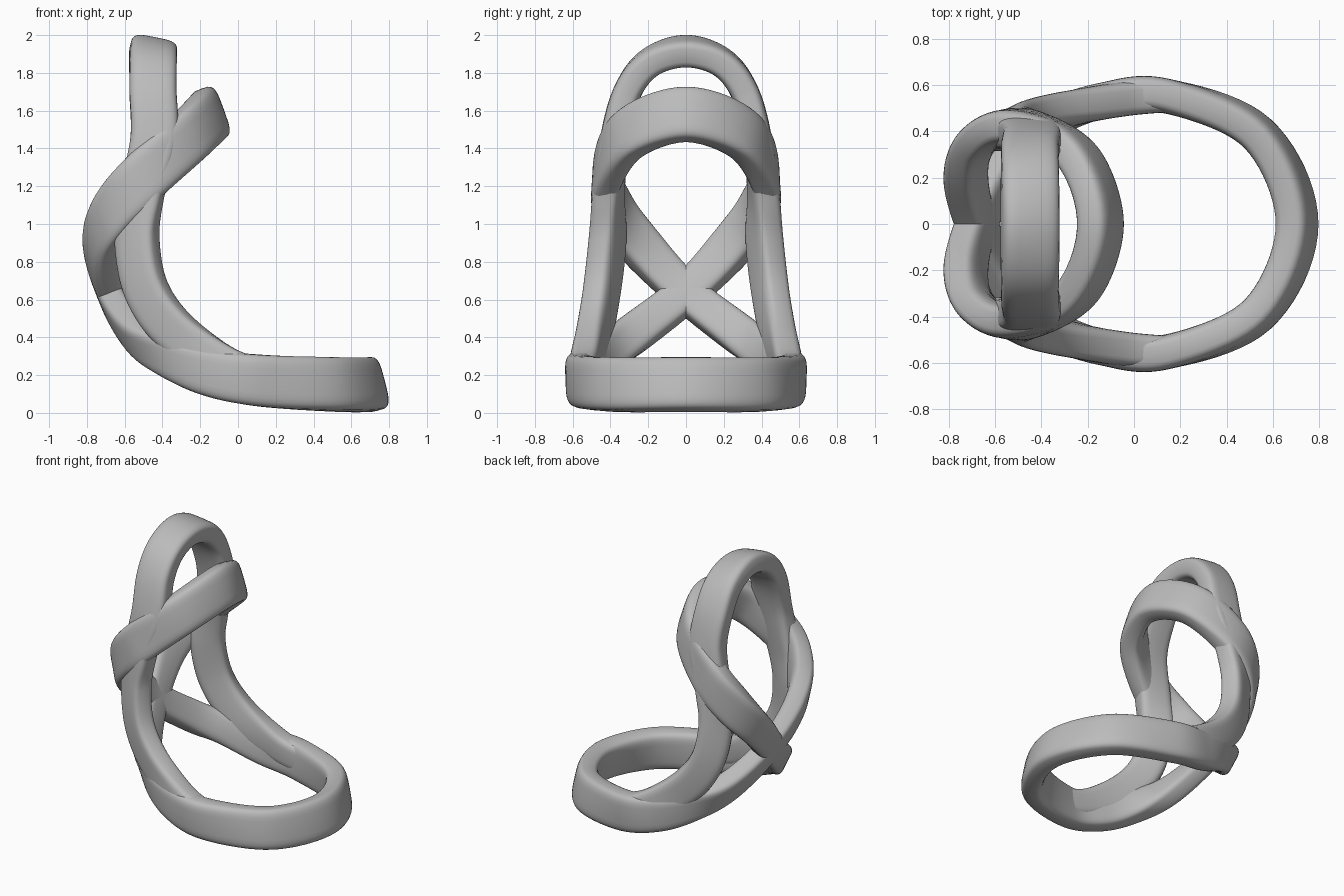
import bpy
import bmesh
from math import sin, cos, pi
from mathutils import Vector

cube = bpy.data.objects.get("Cube")
if cube:
    bpy.data.objects.remove(cube, do_unlink=True)

grey = bpy.data.materials.new("plain grey")
grey.use_nodes = True
grey.diffuse_color = (0.5, 0.5, 0.5, 1)
grey.node_tree.nodes["Principled BSDF"].inputs["Base Color"].default_value = (0.5, 0.5, 0.5, 1)

SIDES, STEPS = 28, 10


def station(center, outward, width, thick=0.15):
    return Vector(center), Vector(outward), Vector((width, thick, 0))


def flip(s):
    """Mirror a station across the y = 0 plane."""
    m = Vector((1, -1, 1))
    return s[0] * m, s[1] * m, s[2]


def spline(a, b, c, d, t):
    return 0.5 * (2 * b + (c - a) * t + (2 * a - 5 * b + 4 * c - d) * t * t
                  + (3 * b - a - 3 * c + d) * t ** 3)


def band(name, stations, closed):
    """Sweep a rounded rectangle along stations, flat side facing outward."""
    n = len(stations)

    def pick(i):
        return stations[i % n] if closed else stations[max(0, min(n - 1, i))]

    path = []
    for i in range(n if closed else n - 1):
        quad = [pick(i + k) for k in (-1, 0, 1, 2)]
        for j in range(STEPS):
            path.append([spline(*(q[k] for q in quad), j / STEPS) for k in range(3)])
    if not closed:
        path.append(list(stations[-1]))

    bm = bmesh.new()
    rings = []
    m = len(path)
    for i, (c, out, size) in enumerate(path):
        if closed:
            tangent = path[(i + 1) % m][0] - path[i - 1][0]
        else:
            tangent = path[min(i + 1, m - 1)][0] - path[max(i - 1, 0)][0]
        tangent.normalize()
        normal = (out - tangent * out.dot(tangent)).normalized()
        across = tangent.cross(normal)
        ring = []
        for k in range(SIDES):
            a = 2 * pi * k / SIDES
            u, v = cos(a), sin(a)
            u = abs(u) ** 0.5 * (1 if u > 0 else -1)
            v = abs(v) ** 0.5 * (1 if v > 0 else -1)
            ring.append(bm.verts.new(c + across * u * size.x / 2 + normal * v * size.y / 2))
        rings.append(ring)
    for i in range(m if closed else m - 1):
        r, s = rings[i], rings[(i + 1) % m]
        for k in range(SIDES):
            q = (k + 1) % SIDES
            bm.faces.new((r[k], r[q], s[q], s[k]))
    if not closed:
        bm.faces.new(rings[0])
        bm.faces.new(rings[-1])
    bmesh.ops.recalc_face_normals(bm, faces=bm.faces)
    mesh = bpy.data.meshes.new(name)
    bm.to_mesh(mesh)
    bm.free()
    mesh.materials.append(grey)
    obj = bpy.data.objects.new(name, mesh)
    bpy.context.collection.objects.link(obj)
    bpy.ops.object.select_all(action="DESELECT")
    obj.select_set(True)
    bpy.context.view_layer.objects.active = obj
    bpy.ops.object.shade_smooth_by_angle()


# Figure-eight band: upper loop, crossing at the rear, large base loop
upper_tip = station((-0.145, 0, 1.58), (0.94, 0, 0.34), 0.29)
upper_side = [
    station((-0.25, 0.3, 1.475), (0.65, 0.75, 0.2), 0.28),
    station((-0.49, 0.42, 1.255), (0, 1, 0), 0.28),
    station((-0.655, 0.375, 1.06), (-0.5, 0.85, 0), 0.26),
    station((-0.725, 0.23, 0.87), (-0.85, 0.5, -0.05), 0.23),
]
crossing = station((-0.68, 0, 0.635), (-0.93, 0, -0.37), 0.2, 0.14)
base_side = [
    station((-0.55, 0.27, 0.425), (-0.75, 0.4, -0.5), 0.21),
    station((-0.38, 0.435, 0.31), (-0.4, 0.85, -0.3), 0.22),
    station((-0.15, 0.53, 0.215), (-0.1, 1, -0.1), 0.25),
    station((0.13, 0.555, 0.17), (0, 1, 0), 0.275),
    station((0.535, 0.39, 0.15), (0.7, 0.7, 0.15), 0.285),
]
base_tip = station((0.705, 0, 0.15), (0.97, 0, 0.25), 0.285)

figure = ([upper_tip] + upper_side + [crossing]
          + [flip(s) for s in base_side] + [base_tip] + base_side[::-1]
          + [crossing] + [flip(s) for s in upper_side[::-1]])
band("figure_eight_band", figure, True)

# Tall arch whose legs sweep forward into the base loop
arch_top = station((-0.45, 0, 1.915), (0.2, 0, 1), 0.25)
arch_side = [
    station((-0.45, 0.19, 1.855), (0.1, 0.5, 0.85), 0.25),
    station((-0.45, 0.31, 1.7), (0, 0.85, 0.45), 0.25),
    station((-0.445, 0.38, 1.45), (0, 1, 0.2), 0.25),
    station((-0.51, 0.41, 1.15), (-0.25, 1, 0), 0.23),
    station((-0.535, 0.415, 0.92), (-0.45, 0.9, 0), 0.23),
    station((-0.485, 0.445, 0.65), (-0.45, 0.9, 0), 0.23),
    station((-0.33, 0.485, 0.43), (-0.3, 0.95, -0.1), 0.23),
    station((-0.06, 0.54, 0.25), (0, 1, 0), 0.2),
    station((0.18, 0.55, 0.18), (0, 1, 0), 0.18, 0.13),
]
band("arch_band", [flip(s) for s in arch_side[::-1]] + [arch_top] + arch_side, False)
